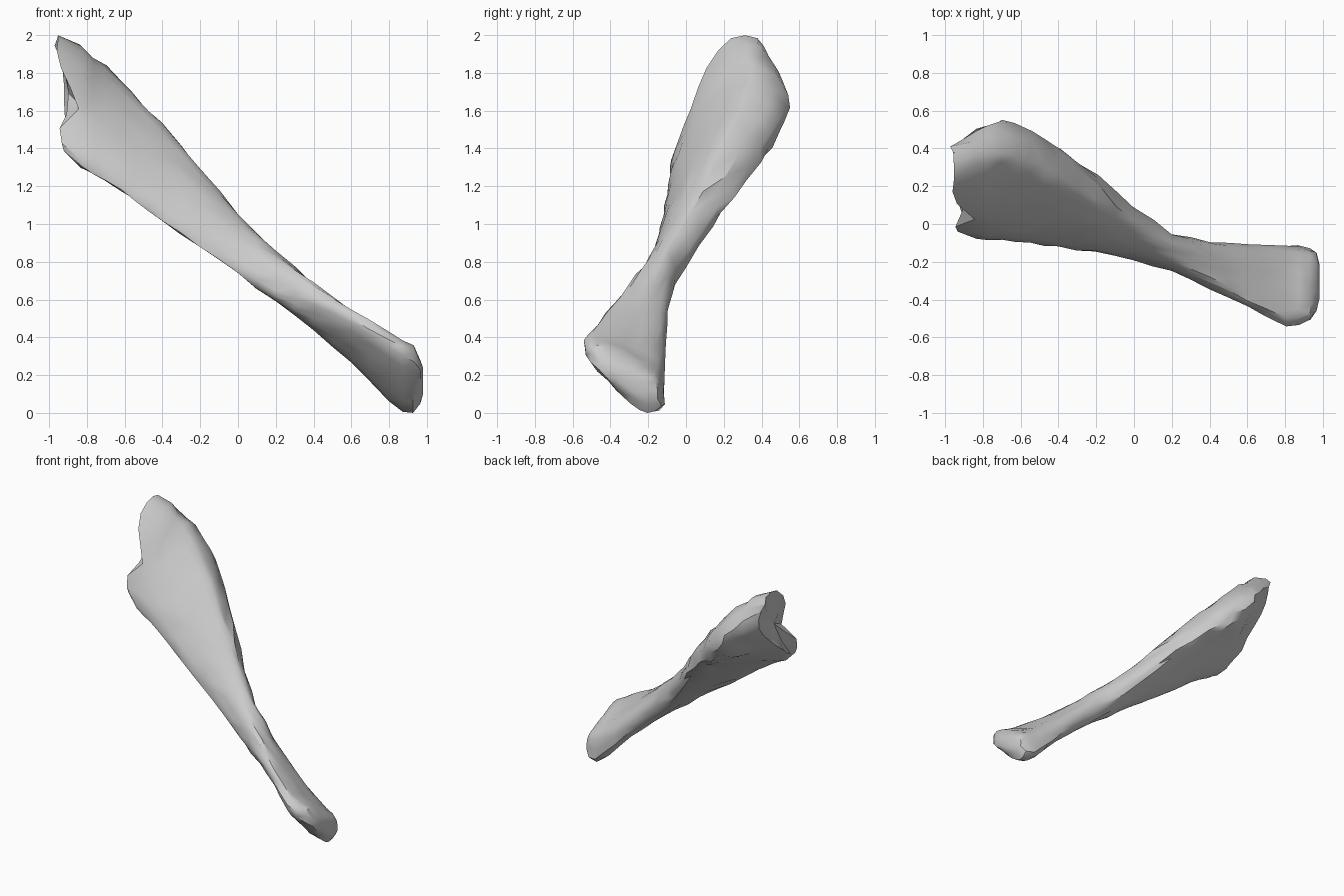
import bpy, bmesh, math, random
from mathutils import Vector

if "Cube" in bpy.data.objects:
    bpy.data.objects.remove(bpy.data.objects["Cube"])

random.seed(4)

# Slices along x: x, y min, y max, z min, z max, blend
# (-1 = broken top end, 0 = upper blade, 1 = lower end)
SLICES = [
    (-0.91, -0.04, 0.43, 1.38, 2.0, -1.0),
    (-0.83, -0.08, 0.49, 1.295, 1.945, -0.5),
    (-0.70, -0.085, 0.55, 1.23, 1.83, 0.0),
    (-0.55, -0.10, 0.50, 1.13, 1.69, 0.0),
    (-0.40, -0.12, 0.40, 1.02, 1.53, 0.0),
    (-0.20, -0.15, 0.25, 0.88, 1.30, 0.03),
    (0.00, -0.19, 0.09, 0.74, 1.05, 0.12),
    (0.20, -0.25, -0.05, 0.59, 0.86, 0.35),
    (0.40, -0.34, -0.10, 0.44, 0.69, 0.65),
    (0.60, -0.44, -0.11, 0.27, 0.55, 0.9),
    (0.80, -0.54, -0.11, 0.065, 0.425, 1.0),
    (0.87, -0.535, -0.115, 0.005, 0.39, 1.0),
    (0.93, -0.51, -0.13, 0.0, 0.355, 1.0),
    (0.965, -0.46, -0.15, 0.05, 0.28, 1.0),
]
# Unit cross-sections, in y and z
END = [(0, .08), (.14, .38), (.32, .74), (.6, 1), (.9, 1), (1, .84),
       (.98, .6), (.72, .38), (.36, .15), (.08, 0)]
BLADE = [(0, .05), (.1, .34), (.32, .66), (.54, .9), (.74, 1), (1, .75),
         (.91, .51), (.59, .31), (.3, .11), (.05, 0)]
KNOB = [(0, .78), (.04, .97), (.2, 1), (.5, .86), (.8, .68), (.97, .5),
        (1, .12), (.82, 0), (.55, .16), (.25, .46)]


def unit_ring(t):
    """Blend two sections, round the outline, refit to the unit square."""
    other = KNOB if t > 0 else END
    pts = [Vector(a).lerp(Vector(b), abs(t)) for a, b in zip(BLADE, other)]
    n, ring = len(pts), []
    for i in range(n):
        a, b, c, d = (pts[(i + k) % n] for k in (-1, 0, 1, 2))
        ring += [b, (b + c) * 0.5625 - (a + d) * 0.0625]
    lo = [min(p[k] for p in ring) for k in (0, 1)]
    hi = [max(p[k] for p in ring) for k in (0, 1)]
    return [[(p[k] - lo[k]) / (hi[k] - lo[k]) for k in (0, 1)] for p in ring]


def slice_ring(s, end=False):
    x, y0, y1, z0, z1, t = s
    out = []
    for i, (u, v) in enumerate(unit_ring(t)):
        dx = 0
        if end:  # two broken lobes, with a notch bitten into the front wall
            dx = -0.055 * math.exp(-((v - 0.95) / 0.2) ** 2)
            dx -= 0.035 * math.exp(-((v - 0.17) / 0.1) ** 2)
            if i < 8:
                dx += 0.08 * math.exp(-((v - 0.42) / 0.14) ** 2)
            dx += random.uniform(-0.015, 0.015)
        out.append(Vector((x + dx, y0 + u * (y1 - y0), z0 + v * (z1 - z0))))
    return out


# Stack of rings, with one in-between ring per gap
rings = []
for i, s in enumerate(SLICES):
    rings.append(slice_ring(s, i == 0))
    if 0 < i < len(SLICES) - 4:
        nxt = SLICES[i + 1]
        rings.append(slice_ring([(a + b) / 2 for a, b in zip(s, nxt)]))

# Worn surface, rougher along the crest of the blade
for r in rings[1:-1]:
    for i, p in enumerate(r):
        w = 0.013 if 8 <= i <= 13 and p.x < -0.1 else 0.006
        p += Vector(random.uniform(-w, w) for _ in range(3))


def cap_ring(ring, scale, dx):
    c = sum(ring, Vector()) / len(ring)
    return [c + (p - c) * scale + Vector((dx, 0, 0)) for p in ring]


rings.insert(0, cap_ring(rings[0], 0.6, 0.03))    # hollow broken end
rings.append(cap_ring(rings[-1], 0.6, 0.015))     # rounded lower end

bm = bmesh.new()
loops = [[bm.verts.new(p) for p in r] for r in rings]
for a, b in zip(loops, loops[1:]):
    for i in range(len(a)):
        j = (i + 1) % len(a)
        bm.faces.new((a[i], a[j], b[j], b[i]))
for loop in (loops[0], loops[-1]):
    mid = bm.verts.new(sum((v.co for v in loop), Vector()) / len(loop))
    for i in range(len(loop)):
        bm.faces.new((loop[i], loop[(i + 1) % len(loop)], mid))
bmesh.ops.triangulate(bm, faces=bm.faces)
bmesh.ops.recalc_face_normals(bm, faces=bm.faces)
mesh = bpy.data.meshes.new("bone_shaft")
bm.to_mesh(mesh)
bm.free()

bone = bpy.data.objects.new("bone_shaft", mesh)
bpy.context.collection.objects.link(bone)
grey = bpy.data.materials.new("pale_grey")
grey.diffuse_color = (0.6, 0.6, 0.6, 1)
grey.use_nodes = True
grey.node_tree.nodes["Principled BSDF"].inputs["Base Color"].default_value = grey.diffuse_color
mesh.materials.append(grey)

# Stand the piece on the ground
low = min(v.co.z for v in mesh.vertices)
for v in mesh.vertices:
    v.co.z -= low

bpy.context.view_layer.objects.active = bone
bone.select_set(True)
bpy.ops.object.shade_smooth_by_angle(angle=math.radians(35))
